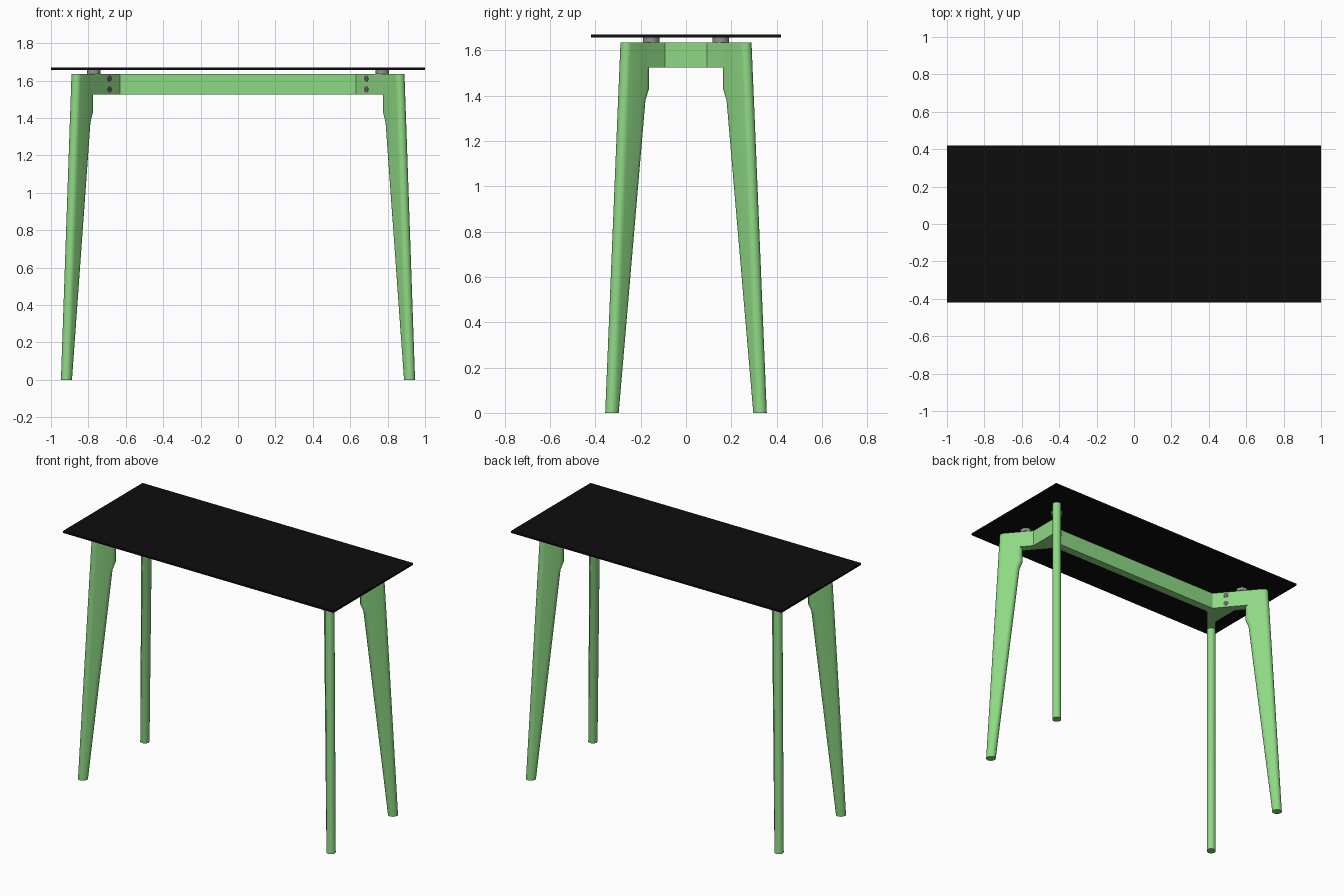
import bpy, bmesh, math
from mathutils import Vector

if "Cube" in bpy.data.objects:
    bpy.data.objects.remove(bpy.data.objects["Cube"])

def material(name, rgb):
    m = bpy.data.materials.new(name)
    m.diffuse_color = (*rgb, 1)
    m.use_nodes = True
    m.node_tree.nodes["Principled BSDF"].inputs["Base Color"].default_value = m.diffuse_color
    return m

GREEN = material("green_paint", (0.27, 0.69, 0.23))
BLACK = material("black_top", (0.004, 0.004, 0.004))
STEEL = material("steel", (0.28, 0.28, 0.28))
DARK = material("dark_steel", (0.12, 0.12, 0.12))
ANG = math.radians(50)               # plan angle of each leg from the x axis
D = Vector((math.cos(ANG), math.sin(ANG), 0))
N = Vector((-D.y, D.x, 0))
ORIGIN = Vector((0.643, 0, 0))       # where a leg plane meets the centre line
T = 0.028                            # half thickness of the timber
Z0, Z1 = 1.525, 1.635                # rail bottom and top

def finish(bm, name, mat=None, smooth=False):
    bmesh.ops.recalc_face_normals(bm, faces=bm.faces)
    me = bpy.data.meshes.new(name)
    bm.to_mesh(me)
    bm.free()
    ob = bpy.data.objects.new(name, me)
    bpy.context.collection.objects.link(ob)
    if mat:
        me.materials.append(mat)
    if smooth:
        bpy.ops.object.select_all(action='DESELECT')
        ob.select_set(True)
        bpy.context.view_layer.objects.active = ob
        bpy.ops.object.shade_smooth_by_angle(angle=math.radians(30))
    return ob

def loft(bm, rings):
    vs = [[bm.verts.new(p) for p in ring] for ring in rings]
    n = len(vs[0])
    for a, b in zip(vs, vs[1:]):
        for i in range(n):
            j = (i + 1) % n
            bm.faces.new((a[i], a[j], b[j], b[i]))
    bm.faces.new(vs[0][::-1])
    bm.faces.new(vs[-1])

def prism(bm, pts, z0, z1):
    loft(bm, [[(x, y, z) for x, y in pts] for z in (z0, z1)])

def local(r, s, z, sx, sy):
    p = ORIGIN + D * r + N * s
    return Vector((p.x * sx, p.y * sy, z))

def stadium(r_in, r_out, z, sx, sy, seg=12):
    ring = []
    for centre, start in ((r_out, -90), (r_in, 90)):
        for i in range(seg + 1):
            a = math.radians(start + 180 * i / seg)
            ring.append(local(centre + T * math.cos(a), T * math.sin(a), z, sx, sy))
    return ring

def disc(bm, centre, axis, radius, depth, seg=24):
    rot = Vector((0, 0, 1)).rotation_difference(axis).to_matrix().to_4x4()
    rot.translation = centre
    bmesh.ops.create_cone(bm, cap_ends=True, segments=seg, radius1=radius,
                          radius2=radius, depth=depth, matrix=rot)

# Leg heights with inner and outer arc centres
LEG = [(0.0, 0.424, 0.429), (1.38, 0.270, 0.355), (1.43, 0.250, 0.352), (Z1, 0.250, 0.341)]

for sx, xn in ((-1, "left"), (1, "right")):
    for sy, yn in ((-1, "front"), (1, "back")):
        tag = f"{yn}_{xn}"
        # tapered leg
        bm = bmesh.new()
        loft(bm, [stadium(a, b, z, sx, sy) for z, a, b in LEG])
        finish(bm, f"leg_{tag}", GREEN, True)
        # horizontal arm
        bm = bmesh.new()
        prism(bm, [local(r, s, 0, sx, sy).xy for r, s in
                   ((0.016, -T), (0.341, -T), (0.341, T), (0.016, T))], Z0, Z1)
        finish(bm, f"arm_{tag}", GREEN)
        # bolt heads on the arm
        bm = bmesh.new()
        for z in (1.553, 1.611):
            disc(bm, local(0.1, T, z, sx, sy), Vector((N.x * sx, N.y * sy, 0)), 0.017, 0.003)
        finish(bm, f"bolts_{tag}", DARK, True)
        # spacer pad under the top
        bm = bmesh.new()
        disc(bm, local(0.2, 0, 1.646, sx, sy), Vector((0, 0, 1)), 0.036, 0.022, 32)
        finish(bm, f"spacer_{tag}", STEEL, True)
    # wedge block joining the two arms
    bm = bmesh.new()
    prism(bm, [(0.632 * sx, -T), (0.758 * sx, -0.095), (0.758 * sx, 0.095), (0.632 * sx, T)], Z0, Z1)
    finish(bm, f"wedge_{xn}", GREEN)

# Long central rail
bm = bmesh.new()
prism(bm, [(-0.632, -T), (0.632, -T), (0.632, T), (-0.632, T)], Z0, Z1)
finish(bm, "centre_rail", GREEN)

# Table top
bm = bmesh.new()
prism(bm, [(-1, -0.42), (1, -0.42), (1, 0.42), (-1, 0.42)], 1.656, 1.669)
finish(bm, "table_top", BLACK)
